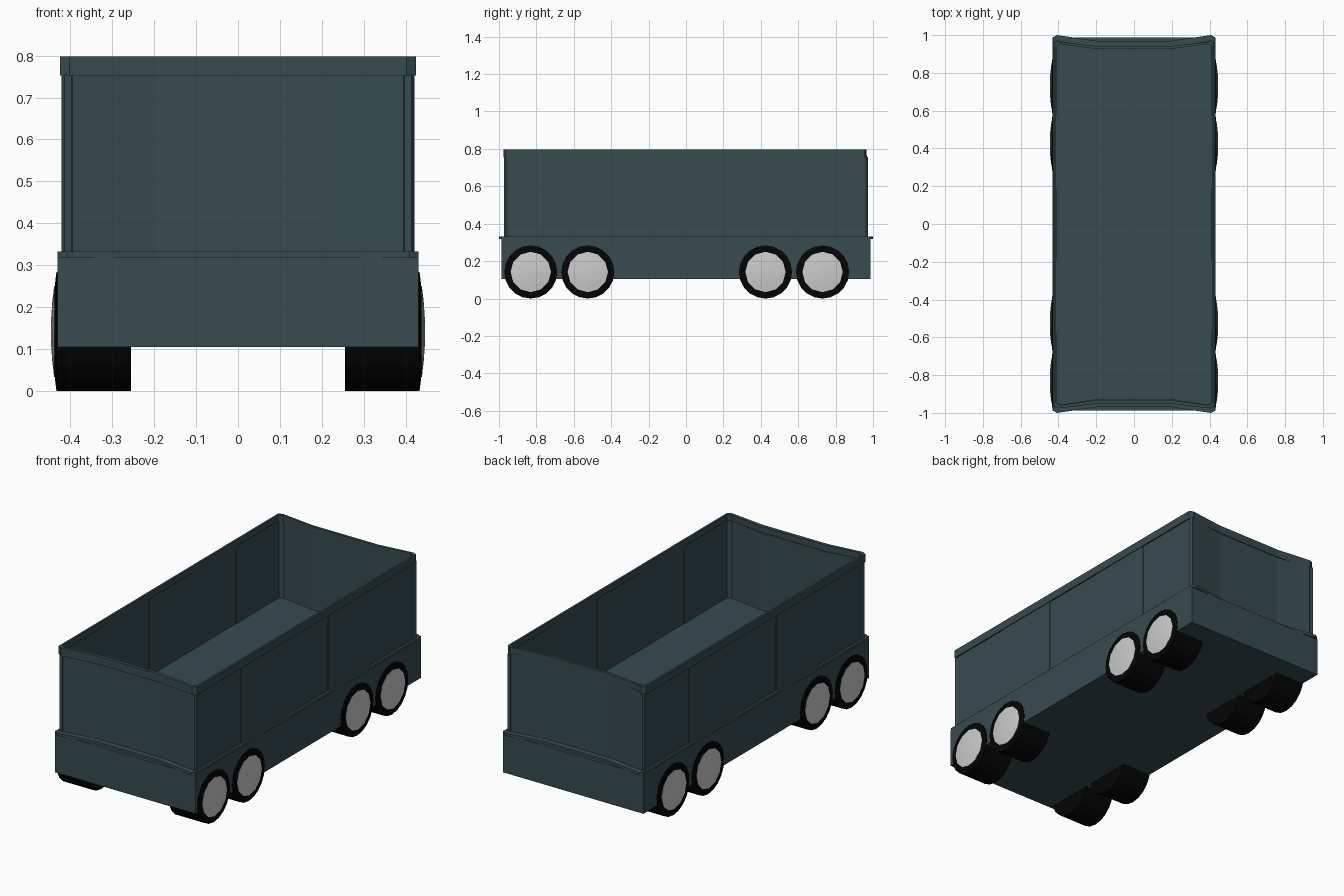
import bpy, bmesh, math

if "Cube" in bpy.data.objects:
    bpy.data.objects.remove(bpy.data.objects["Cube"])


def material(name, rgb):
    m = bpy.data.materials.new(name)
    m.diffuse_color = (*rgb, 1)
    m.use_nodes = True
    m.node_tree.nodes["Principled BSDF"].inputs["Base Color"].default_value = m.diffuse_color
    return m


PAINT = material("slate_paint", (0.038, 0.070, 0.078))
RUBBER = material("black_rubber", (0.0012, 0.0012, 0.0012))
METAL = material("hub_metal", (0.55, 0.55, 0.55))


def finish(name, bm, mat):
    bmesh.ops.recalc_face_normals(bm, faces=bm.faces)
    mesh = bpy.data.meshes.new(name)
    bm.to_mesh(mesh)
    bm.free()
    mesh.materials.append(mat)
    ob = bpy.data.objects.new(name, mesh)
    bpy.context.collection.objects.link(ob)
    return ob


def outline(hx, yc, ym, step=0.0, front=0.0):
    """Plan outline with dished ends and, if step > 0, alternating side panels."""
    half = [(-hx, -yc + .012), (-hx + .022, -yc), (-.2, -ym),
            (.2, -ym), (hx - .022, -yc), (hx, -yc + .012)]
    for i, y in enumerate((-.575, -.19, .19, .575)):
        a, b = (0, step) if i % 2 == 0 else (step, 0)
        half += [(hx + a, y - .0005), (hx + b, y + .0005)]
    pts = half + [(-x, -y) for x, y in half]
    return [(x, y - front if y < -.8 else y) for x, y in pts]


def solid(name, pts, z0, z1, mat):
    bm = bmesh.new()
    lo = [bm.verts.new((x, y, z0)) for x, y in pts]
    hi = [bm.verts.new((x, y, z1)) for x, y in pts]
    n = len(pts)
    bm.faces.new(lo)
    bm.faces.new(hi)
    for i in range(n):
        j = (i + 1) % n
        bm.faces.new((lo[i], lo[j], hi[j], hi[i]))
    return finish(name, bm, mat)


def wall(name, outer, inner, z0, z1, mat):
    bm = bmesh.new()
    loops = [[bm.verts.new((x, y, z)) for x, y in pts]
             for pts, z in ((outer, z0), (outer, z1), (inner, z1), (inner, z0))]
    n = len(outer)
    for a in range(4):
        p, q = loops[a], loops[(a + 1) % 4]
        for i in range(n):
            j = (i + 1) % n
            bm.faces.new((p[i], p[j], q[j], q[i]))
    return finish(name, bm, mat)


def lathe(name, profile, sides, centre, side, mat):
    """Revolve (x, radius) points around the axle; side is +1 or -1."""
    bm = bmesh.new()
    rings = []
    for x, r in profile:
        rings.append([bm.verts.new((side * x,
                                    centre[0] + r * math.sin(2 * math.pi * k / sides),
                                    centre[1] - r * math.cos(2 * math.pi * k / sides)))
                      for k in range(sides)])
    for p, q in zip(rings, rings[1:]):
        for k in range(sides):
            j = (k + 1) % sides
            bm.faces.new((p[k], p[j], q[j], q[k]))
    bm.faces.new(rings[0])
    bm.faces.new(rings[-1])
    return finish(name, bm, mat)


# Chassis block with straight ends
solid("chassis", [(-.431, -.987), (.431, -.987), (.431, .987), (-.431, .987)],
      .105, .32, PAINT)

# Thin ledge with dished ends between chassis and body
solid("ledge", outline(.43, 1.0, .97), .318, .333, PAINT)

# Open body with alternating side panels, and its floor
wall("body_walls", outline(.417, .968, .938, .003), outline(.411, .957, .927, .003),
     .33, .765, PAINT)
solid("body_floor", outline(.412, .958, .928), .325, .338, PAINT)

# Top rim
wall("top_rim", outline(.424, .966, .942, 0, .01), outline(.413, .953, .927, 0, .006),
     .753, .798, PAINT)

# Corner posts
for sx in (-1, 1):
    for sy in (-1, 1):
        pts = [(sx * x, sy * y) for x, y in
               ((.396, .958), (.397, .970), (.414, .973), (.421, .962), (.417, .95))]
        solid("corner_post", pts, .33, .756, PAINT)

# Wheels: tyre and domed hub cap
R = .142
for side in (-1, 1):
    for y in (-.83, -.525, .425, .73):
        lathe("tyre", [(.255, R), (.433, R), (.438, .10)], 20, (y, R), side, RUBBER)
        lathe("hub_cap", [(.43, .108), (.4385, .108), (.443, .07), (.446, .025)],
              12, (y, R), side, METAL)
